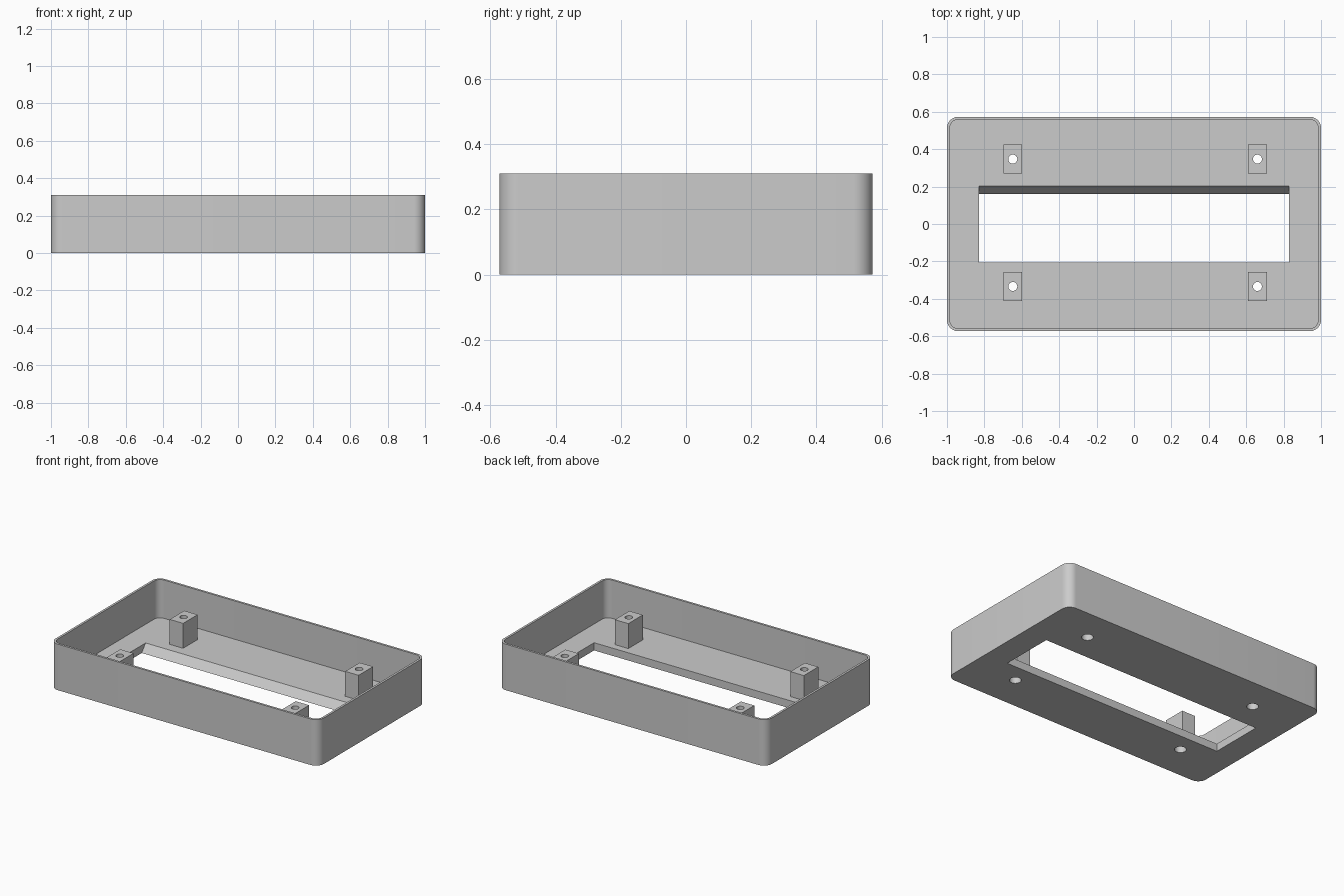
import bpy, bmesh, math
from mathutils import Vector

cube = bpy.data.objects.get("Cube")
if cube:
    bpy.data.objects.remove(cube, do_unlink=True)

LENGTH, DEPTH, HEIGHT = 2.0, 1.146, 0.31
WALL, FLOOR, CORNER = 0.015, 0.052, 0.06
POST_TOP = 0.22

grey = bpy.data.materials.new("plain grey")
grey.use_nodes = True
colour = (0.6, 0.6, 0.6, 1)
grey.diffuse_color = colour
grey.node_tree.nodes["Principled BSDF"].inputs["Base Color"].default_value = colour


def prism(name, outline, low, high, axis="z"):
    """Extrude a closed 2D outline along z, or along x for a side profile."""
    bm = bmesh.new()
    place = (lambda a, b: (a, b, low)) if axis == "z" else (lambda a, b: (low, a, b))
    face = bm.faces.new([bm.verts.new(place(a, b)) for a, b in outline])
    grown = bmesh.ops.extrude_face_region(bm, geom=[face])["geom"]
    step = Vector((0, 0, high - low) if axis == "z" else (high - low, 0, 0))
    bmesh.ops.translate(bm, vec=step, verts=[g for g in grown if isinstance(g, bmesh.types.BMVert)])
    bmesh.ops.recalc_face_normals(bm, faces=bm.faces)
    mesh = bpy.data.meshes.new(name)
    bm.to_mesh(mesh)
    bm.free()
    mesh.materials.append(grey)
    obj = bpy.data.objects.new(name, mesh)
    bpy.context.collection.objects.link(obj)
    return obj


def rounded_rectangle(width, depth, radius, steps=10):
    points = []
    for quarter, (sx, sy) in enumerate([(1, 1), (-1, 1), (-1, -1), (1, -1)]):
        for i in range(steps + 1):
            angle = (quarter + i / steps) * math.pi / 2
            points.append((sx * (width / 2 - radius) + radius * math.cos(angle),
                           sy * (depth / 2 - radius) + radius * math.sin(angle)))
    return points


def rectangle(x, y, width, depth):
    return [(x + sx * width / 2, y + sy * depth / 2)
            for sx, sy in [(1, 1), (-1, 1), (-1, -1), (1, -1)]]


def circle(x, y, radius, sides=32):
    return [(x + radius * math.cos(i * math.tau / sides),
             y + radius * math.sin(i * math.tau / sides)) for i in range(sides)]


def cut(obj, cutters):
    for cutter in cutters:
        mod = obj.modifiers.new("cut", "BOOLEAN")
        mod.operation, mod.solver, mod.object = "DIFFERENCE", "EXACT", cutter
        bpy.context.view_layer.objects.active = obj
        bpy.ops.object.modifier_apply(modifier=mod.name)


# Open tray with thin rounded walls
tray = prism("tray", rounded_rectangle(LENGTH, DEPTH, CORNER), 0, HEIGHT)
cavity = prism("cavity_cutter", rounded_rectangle(
    LENGTH - 2 * WALL, DEPTH - 2 * WALL, CORNER - WALL), FLOOR, HEIGHT + 0.1)

# Long floor window whose back edge slopes outward toward the top
slot = prism("window_cutter", [(-0.207, -0.05), (0.121, -0.05), (0.24, 0.1), (-0.207, 0.1)],
             -0.83, 0.83, axis="x")
cutters = [cavity, slot]

# Four screw posts with through holes and wider recesses underneath
posts = []
for x, side in [(-0.648, "right"), (0.66, "left")]:
    for y, end in [(-0.334, "front"), (0.347, "back")]:
        post = prism(f"{end}_{side}_post", rectangle(x, y, 0.1, 0.154), FLOOR, POST_TOP)
        hole = prism("hole_cutter", circle(x, y, 0.024), -0.1, HEIGHT)
        recess = prism("recess_cutter", circle(x, y, 0.036), -0.1, 0.1)
        cut(post, [hole, recess])
        posts.append(post)
        cutters += [hole, recess]

cut(tray, cutters)
for cutter in cutters:
    bpy.data.objects.remove(cutter, do_unlink=True)

# Smooth the rounded corners and holes, keeping the edges crisp
bpy.ops.object.select_all(action="DESELECT")
for obj in [tray] + posts:
    obj.select_set(True)
bpy.context.view_layer.objects.active = tray
bpy.ops.object.shade_smooth_by_angle(angle=math.radians(30))
